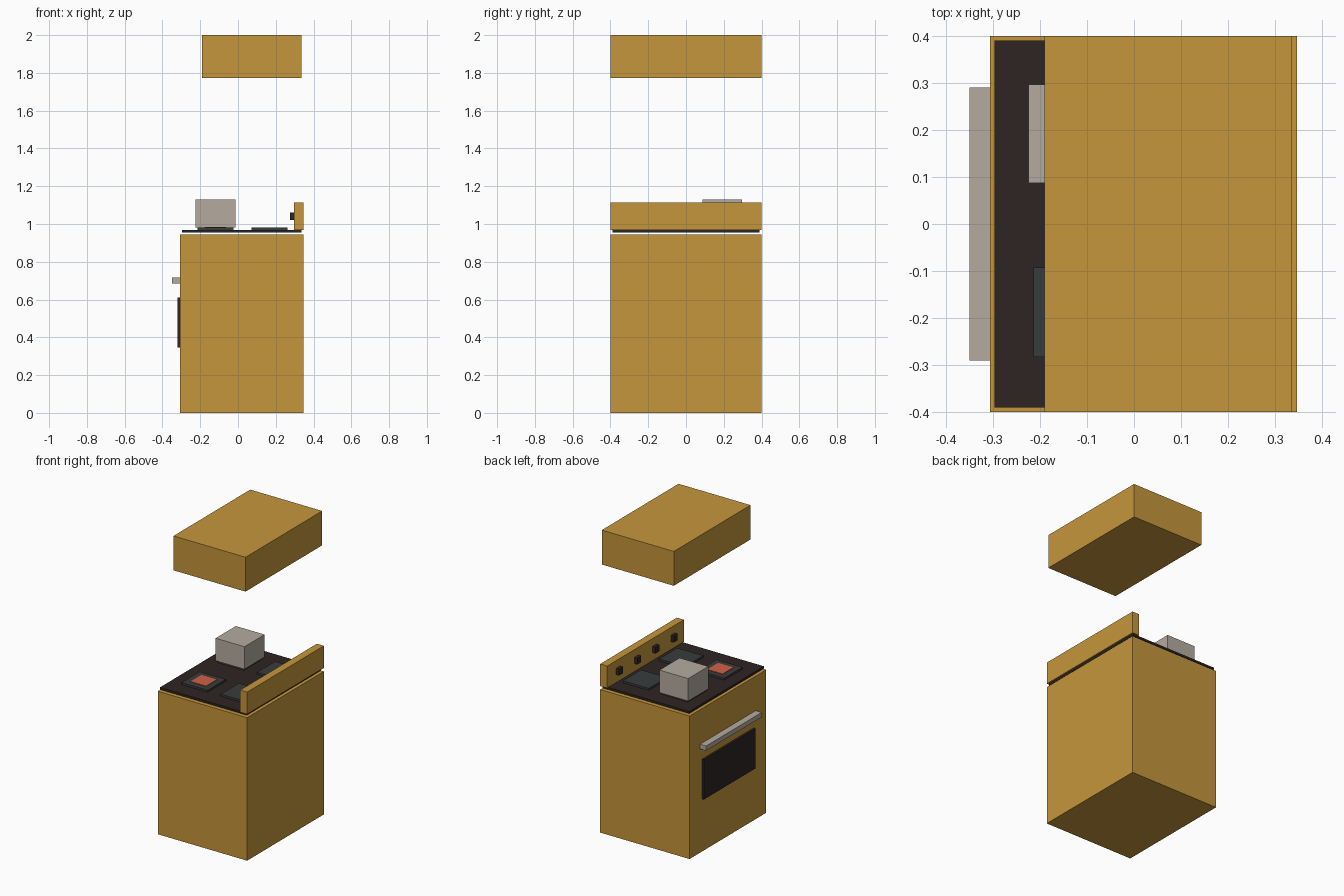
import bpy

if "Cube" in bpy.data.objects:
    bpy.data.objects.remove(bpy.data.objects["Cube"])


def material(name, r, g, b):
    m = bpy.data.materials.new(name)
    m.diffuse_color = (r, g, b, 1)
    m.use_nodes = True
    m.node_tree.nodes["Principled BSDF"].inputs["Base Color"].default_value = m.diffuse_color
    return m


OCHRE = material("ochre_enamel", 0.56, 0.305, 0.045)
BLACK = material("black_glass", 0.027, 0.018, 0.016)
IRON = material("dark_iron", 0.04, 0.045, 0.047)
GLOW = material("hot_orange", 0.62, 0.12, 0.06)
STEEL = material("warm_steel", 0.46, 0.41, 0.35)


def box(name, x, y, z, mat):
    """Box from (min, max) ranges on each axis."""
    bpy.ops.mesh.primitive_cube_add(
        size=1, location=[(a + b) / 2 for a, b in (x, y, z)])
    ob = bpy.context.object
    ob.name = name
    ob.scale = [b - a for a, b in (x, y, z)]
    bpy.ops.object.transform_apply(location=False, rotation=False, scale=True)
    ob.data.materials.append(mat)
    return ob


def around(c, size):
    return (c - size / 2, c + size / 2)


# Oven body, hob plate and rear control panel
box("oven_body", (-0.306, 0.347), (-0.4, 0.4), (0, 0.944), OCHRE)
box("hob_plate", (-0.297, 0.337), (-0.39, 0.39), (0.954, 0.968), BLACK)
box("control_panel", (0.296, 0.347), (-0.4, 0.4), (0.967, 1.113), OCHRE)

# Door window and handle on the -x side
box("oven_window", (-0.32, -0.304), (-0.27, 0.27), (0.347, 0.61), BLACK)
box("oven_handle", (-0.35, -0.305), (-0.29, 0.29), (0.685, 0.716), STEEL)

# Four square hot plates
for ix, x in enumerate((-0.119, 0.167)):
    for iy, y in enumerate((-0.188, 0.19)):
        box(f"hot_plate_{ix}{iy}", around(x, 0.19), around(y, 0.19),
            (0.967, 0.981), IRON)

# Glowing centre of the lit plate, pot on the neighbouring one
box("glowing_plate", around(-0.119, 0.113), around(-0.188, 0.113),
    (0.979, 0.984), GLOW)
box("pot", around(-0.119, 0.21), around(0.192, 0.21), (0.981, 1.13), STEEL)

# Row of control knobs
for i in range(4):
    box(f"knob_{i}", (0.275, 0.297), around(-0.285 + 0.19 * i, 0.04),
        (1.02, 1.062), BLACK)

# Extractor hood
box("extractor_hood", (-0.191, 0.335), (-0.4, 0.4), (1.773, 2.0), OCHRE)
